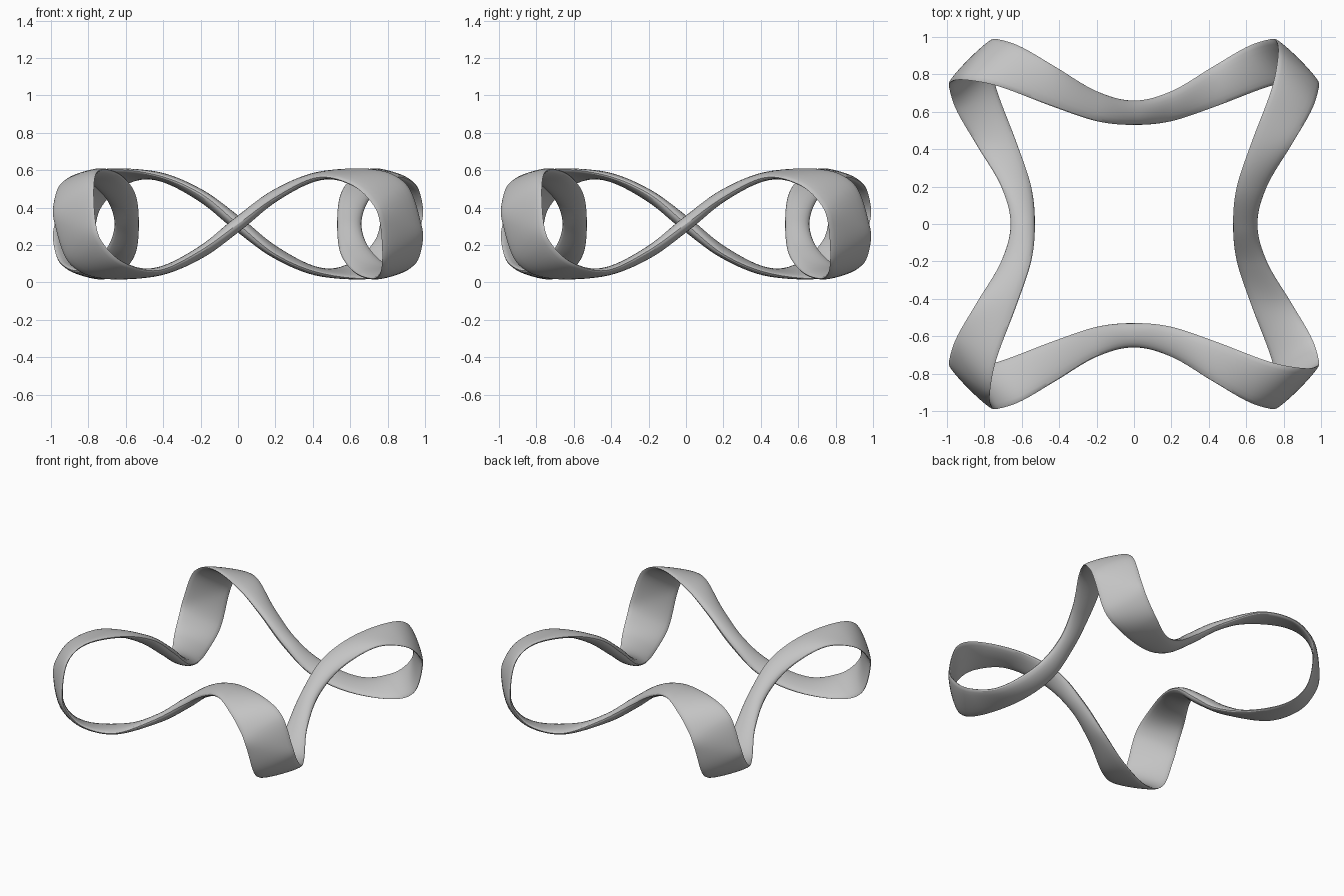
import bpy
import bmesh
from math import cos, sin, pi
from mathutils import Vector, Matrix

cube = bpy.data.objects.get("Cube")
if cube:
    bpy.data.objects.remove(cube, do_unlink=True)

HEIGHT = 0.625
STEPS = 12      # samples between stations
SIDES = 20      # points around the cross-section

# Stations from the middle of one side to a corner:
# outer edge, inner edge, half thickness
half = [
    ((0.00, -0.66, 0.312), (0.00, -0.53, 0.312), 0.036),
    ((0.20, -0.71, 0.455), (0.20, -0.55, 0.475), 0.030),
    ((0.42, -0.84, 0.560), (0.44, -0.63, 0.575), 0.023),
    ((0.60, -0.945, 0.525), (0.72, -0.735, 0.602), 0.020),
    ((0.715, -0.985, 0.425), (0.90, -0.77, 0.525), 0.018),
    ((0.76, -0.98, 0.312), (0.98, -0.76, 0.312), 0.018),
]
half = [(Vector(a), Vector(b), t) for a, b, t in half]


def flip(p):
    """Half turn about the corner diagonal."""
    return Vector((-p.y, -p.x, HEIGHT - p.z))


def spline(p, q, r, s, t):
    """Catmull-Rom interpolation between q and r."""
    return 0.5 * (2 * q + (r - p) * t + (2 * p - 5 * q + 4 * r - s) * t ** 2
                  + (3 * q - p - 3 * r + s) * t ** 3)


# One quarter of the band, then four turns; the edges trade places each quarter
quarter = half + [(flip(b), flip(a), t) for a, b, t in half[-2:0:-1]]
stations = []
for k in range(4):
    turn = Matrix.Rotation(k * pi / 2, 3, 'Z')
    for a, b, t in quarter:
        if k % 2:
            a, b = b, a
        stations.append((turn @ a, turn @ b, t))

# Smooth samples along the closed band
samples = []
n = len(stations)
for i in range(n):
    around = [stations[(i + k) % n] for k in (-1, 0, 1, 2)]
    for j in range(STEPS):
        samples.append([spline(*(st[c] for st in around), j / STEPS) for c in range(3)])

# Sweep a flat oval between the two edges
bm = bmesh.new()
rings = []
count = len(samples)
for i, (a, b, thick) in enumerate(samples):
    before, after = samples[i - 1], samples[(i + 1) % count]
    along = (after[0] + after[1]) - (before[0] + before[1])
    normal = along.cross(b - a).normalized()
    rings.append([bm.verts.new((a + b) / 2 + (b - a) / 2 * cos(u) + normal * thick * sin(u))
                  for u in (2 * pi * k / SIDES for k in range(SIDES))])
for i in range(count):
    r, s = rings[i], rings[(i + 1) % count]
    for k in range(SIDES):
        m = (k + 1) % SIDES
        bm.faces.new((r[k], r[m], s[m], s[k]))
bmesh.ops.recalc_face_normals(bm, faces=bm.faces)
mesh = bpy.data.meshes.new("twisted_band")
bm.to_mesh(mesh)
bm.free()
band = bpy.data.objects.new("twisted_band", mesh)
bpy.context.collection.objects.link(band)

# Plain grey
grey = bpy.data.materials.new("plain_grey")
grey.use_nodes = True
colour = (0.55, 0.55, 0.55, 1)
grey.diffuse_color = colour
grey.node_tree.nodes["Principled BSDF"].inputs["Base Color"].default_value = colour
mesh.materials.append(grey)

bpy.context.view_layer.objects.active = band
band.select_set(True)
bpy.ops.object.shade_smooth_by_angle()
